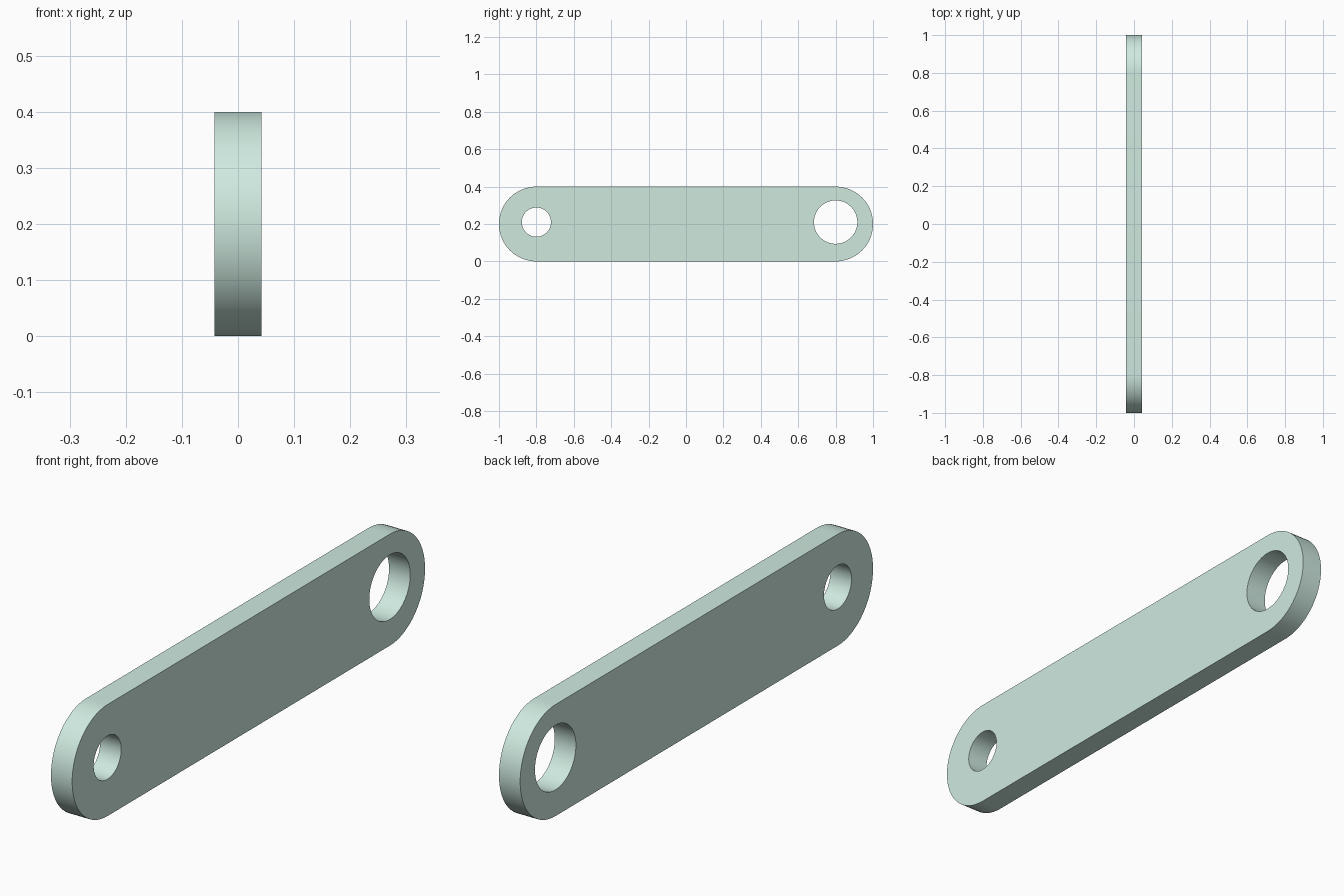
import bpy, bmesh
from math import sin, cos, pi

if "Cube" in bpy.data.objects:
    bpy.data.objects.remove(bpy.data.objects["Cube"])

HALF_T = 0.042      # half thickness of the plate
END_Y, END_R = 0.8, 0.2
SEG = 64


def arc(cy, cz, r, a0, a1, n):
    return [(cy + r * cos(a0 + (a1 - a0) * i / n), cz + r * sin(a0 + (a1 - a0) * i / n))
            for i in range(n + 1)]


def circle(cy, cz, r):
    return arc(cy, cz, r, 0, 2 * pi, SEG)[:-1]


def add_loop(bm, pts):
    vs = [bm.verts.new((-HALF_T, y, z)) for y, z in pts]
    return [bm.edges.new((vs[i - 1], vs[i])) for i in range(len(vs))]


# Rounded outline plus small front hole and large back hole
outline = (arc(END_Y, END_R, END_R, -pi / 2, pi / 2, SEG // 2)
           + arc(-END_Y, END_R, END_R, pi / 2, 3 * pi / 2, SEG // 2))
bm = bmesh.new()
edges = []
for pts in (outline, circle(-0.8, 0.21, 0.078), circle(0.8, 0.21, 0.116)):
    edges += add_loop(bm, pts)
bmesh.ops.triangle_fill(bm, edges=edges, use_beauty=True, normal=(1, 0, 0))

# Extrude the profile through the plate thickness
ext = bmesh.ops.extrude_face_region(bm, geom=bm.faces[:], use_keep_orig=True)
bmesh.ops.translate(bm, vec=(2 * HALF_T, 0, 0),
                    verts=[g for g in ext["geom"] if isinstance(g, bmesh.types.BMVert)])
bmesh.ops.recalc_face_normals(bm, faces=bm.faces[:])

mesh = bpy.data.meshes.new("link_plate")
bm.to_mesh(mesh)
bm.free()
plate = bpy.data.objects.new("link_plate", mesh)
bpy.context.collection.objects.link(plate)

mat = bpy.data.materials.new("pale_green")
mat.diffuse_color = (0.62, 0.82, 0.74, 1)
mat.use_nodes = True
mat.node_tree.nodes["Principled BSDF"].inputs["Base Color"].default_value = mat.diffuse_color
mesh.materials.append(mat)

# Smooth rims, sharp edges
bpy.context.view_layer.objects.active = plate
plate.select_set(True)
bpy.ops.object.shade_smooth_by_angle(angle=pi / 6)
